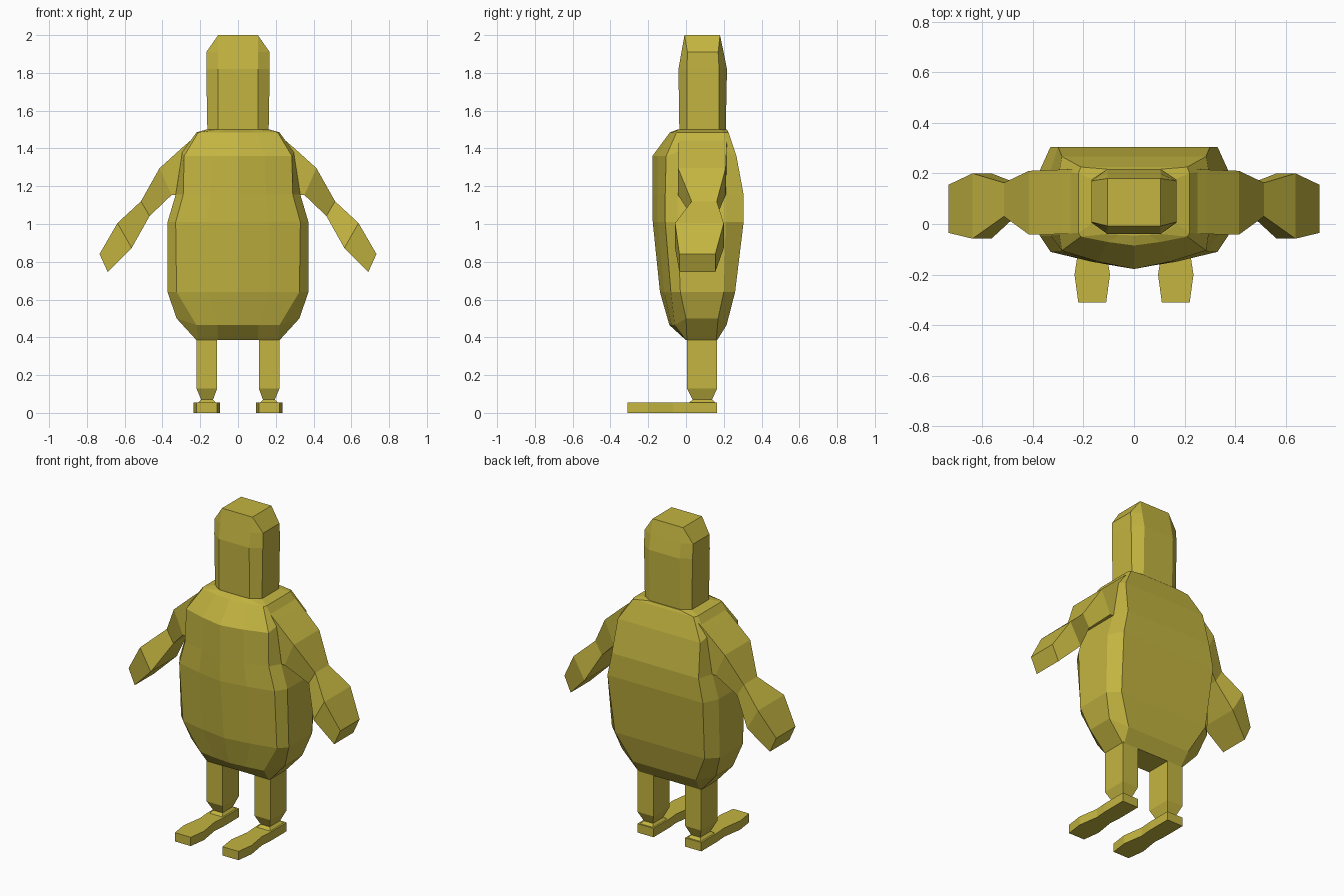
import bpy
import bmesh

cube = bpy.data.objects.get("Cube")
if cube:
    bpy.data.objects.remove(cube, do_unlink=True)

# Single flat colour
olive = bpy.data.materials.new("olive yellow")
olive.use_nodes = True
COLOUR = (0.55, 0.46, 0.052, 1)
olive.diffuse_color = COLOUR
olive.node_tree.nodes["Principled BSDF"].inputs["Base Color"].default_value = COLOUR


def loft(name, rings, mirror=False):
    """Skin a list of equal-length rings, cap both ends, optionally mirror in x."""
    bm = bmesh.new()
    loops = [[bm.verts.new(p) for p in ring] for ring in rings]
    count = len(loops[0])
    for low, high in zip(loops, loops[1:]):
        for i in range(count):
            j = (i + 1) % count
            bm.faces.new((low[i], low[j], high[j], high[i]))
    bm.faces.new(loops[0])
    bm.faces.new(loops[-1])
    bmesh.ops.remove_doubles(bm, verts=bm.verts[:], dist=0.0005)
    bmesh.ops.recalc_face_normals(bm, faces=bm.faces[:])
    mesh = bpy.data.meshes.new(name)
    bm.to_mesh(mesh)
    bm.free()
    mesh.materials.append(olive)
    obj = bpy.data.objects.new(name, mesh)
    bpy.context.collection.objects.link(obj)
    if mirror:
        obj.modifiers.new("Mirror", 'MIRROR')
    return obj


def symmetric(half):
    """Complete a half ring across the x = 0 plane."""
    return half + [(-x, y, z) for x, y, z in reversed(half) if x > 0]


def box_ring(x0, x1, y0, y1, z):
    return [(x0, y0, z), (x1, y0, z), (x1, y1, z), (x0, y1, z)]


# Torso: bowed belly, narrow sides, flat back
def torso_ring(z, side_z, w, front_w, centre_y, edge_y, side_f, side_b, back_w, back_y):
    mid_y = centre_y + (edge_y - centre_y) * 0.4
    return symmetric([(0, centre_y, z), (front_w / 2, mid_y, z), (front_w, edge_y, z),
                      (w, side_f, side_z), (w, side_b, side_z), (back_w, back_y, z)])


loft("torso", [torso_ring(*r) for r in (
    (0.385, 0.385, 0.22, 0.21, 0.0, 0.0, 0.005, 0.16, 0.21, 0.165),
    (0.465, 0.50, 0.325, 0.22, -0.088, -0.06, 0.0, 0.17, 0.22, 0.215),
    (0.64, 0.64, 0.373, 0.325, -0.138, -0.08, -0.03, 0.20, 0.31, 0.26),
    (1.01, 1.01, 0.373, 0.33, -0.176, -0.11, -0.045, 0.21, 0.33, 0.305),
    (1.155, 1.155, 0.33, 0.29, -0.178, -0.11, -0.045, 0.21, 0.30, 0.305),
    (1.36, 1.38, 0.295, 0.285, -0.178, -0.105, -0.04, 0.21, 0.285, 0.267),
    (1.485, 1.485, 0.22, 0.21, -0.085, -0.05, -0.035, 0.20, 0.21, 0.225),
    (1.50, 1.50, 0.168, 0.11, -0.045, -0.04, 0.0, 0.18, 0.11, 0.217),
)])


# Head: eight-sided column closing to a small rectangular top
def head_ring(z, front_x, front_y, back_y, side_x, side_f, side_b):
    return symmetric([(front_x, front_y, z), (side_x, side_f, z),
                      (side_x, side_b, z), (front_x, back_y, z)])


loft("head", [head_ring(*r) for r in (
    (1.48, 0.105, -0.035, 0.21, 0.162, 0.005, 0.175),
    (1.82, 0.105, -0.04, 0.217, 0.168, 0.005, 0.175),
    (1.91, 0.105, -0.024, 0.199, 0.168, 0.008, 0.17),
    (2.0, 0.105, -0.008, 0.18, 0.105, -0.008, 0.18),
)])

# Arms: four-sided, pinched at the elbow, wide hand (upper xz, lower xz, y range)
arm_sections = (
    (0.20, 1.485, 0.20, 1.16, -0.035, 0.22),
    (0.283, 1.415, 0.30, 1.155, -0.04, 0.215),
    (0.415, 1.296, 0.352, 1.153, -0.042, 0.21),
    (0.514, 1.12, 0.468, 1.042, 0.03, 0.163),
    (0.638, 1.005, 0.563, 0.873, -0.058, 0.20),
    (0.733, 0.841, 0.69, 0.746, -0.035, 0.155),
)
loft("arms", [[(ux, f, uz), (ux, b, uz), (lx, b, lz), (lx, f, lz)]
              for ux, uz, lx, lz, f, b in arm_sections], mirror=True)

# Legs tapering to the ankles
loft("legs", [box_ring(*r) for r in (
    (0.11, 0.22, 0.005, 0.165, 0.45),
    (0.11, 0.22, 0.005, 0.165, 0.13),
    (0.132, 0.195, 0.035, 0.138, 0.07),
    (0.115, 0.215, 0.01, 0.16, 0.05),
)], mirror=True)

# Long flat feet, flaring towards the toes (y, half width)
foot_outline = ((0.165, 0.056), (0.005, 0.056), (-0.07, 0.05), (-0.2, 0.07), (-0.31, 0.055))
FOOT_X = 0.165
loft("feet", [[(FOOT_X - w, y, 0), (FOOT_X + w, y, 0),
               (FOOT_X + w, y, 0.055), (FOOT_X - w, y, 0.055)]
              for y, w in foot_outline], mirror=True)
